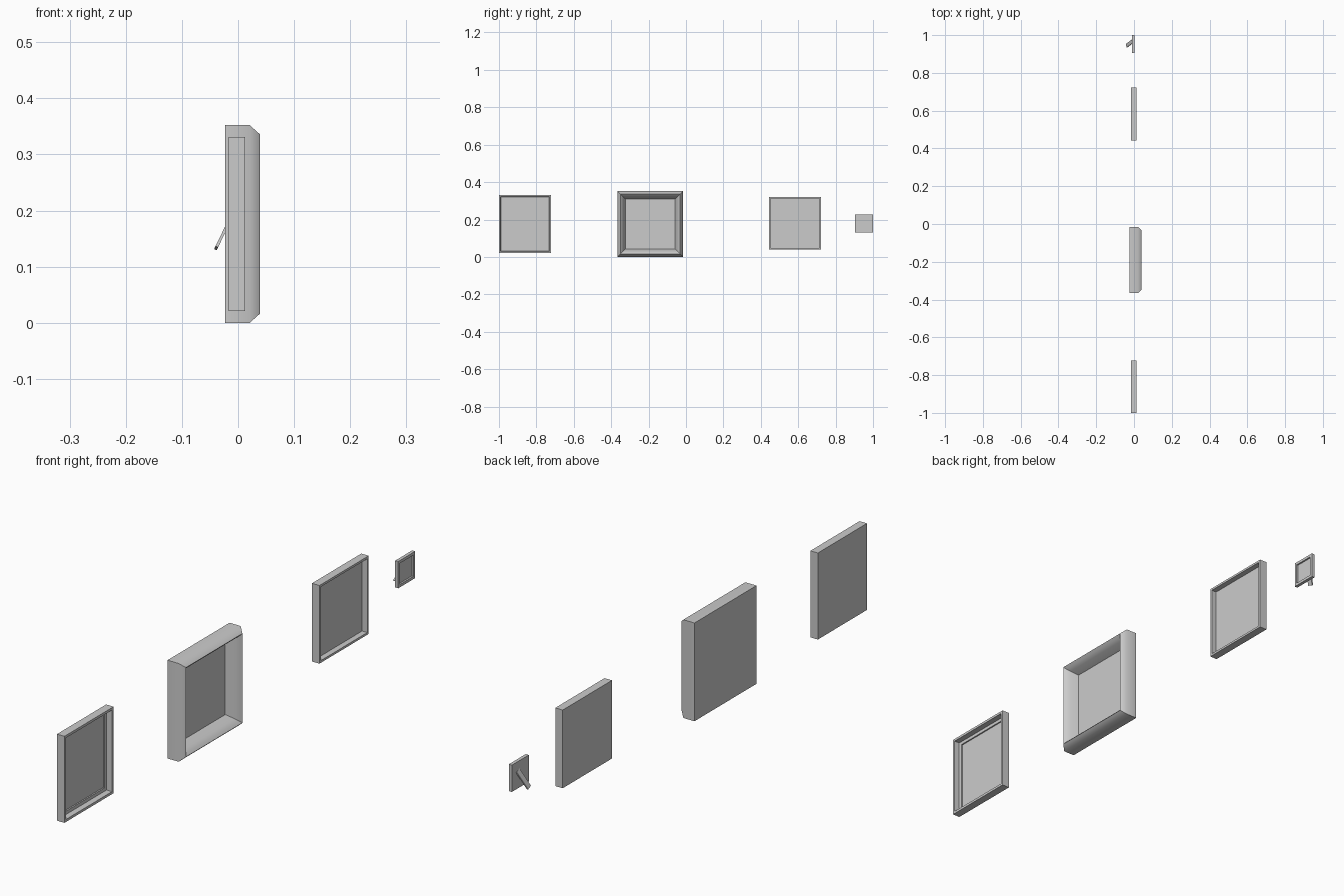
import bpy, bmesh, math
from mathutils import Vector, Matrix

if "Cube" in bpy.data.objects:
    bpy.data.objects.remove(bpy.data.objects["Cube"])


def finish(name, bm, smooth=None):
    bmesh.ops.recalc_face_normals(bm, faces=bm.faces[:])
    mesh = bpy.data.meshes.new(name)
    bm.to_mesh(mesh)
    bm.free()
    ob = bpy.data.objects.new(name, mesh)
    bpy.context.collection.objects.link(ob)
    if smooth:
        bpy.ops.object.select_all(action='DESELECT')
        ob.select_set(True)
        bpy.context.view_layer.objects.active = ob
        bpy.ops.object.shade_smooth_by_angle(angle=math.radians(smooth))
    return ob


def frame(name, y0, y1, z0, z1, profile, smooth=None):
    """Mitred frame from a profile of (inset, x) points, closed front and back."""
    bm = bmesh.new()
    rings = []
    for i, x in profile:
        corners = ((y0 + i, z0 + i), (y1 - i, z0 + i), (y1 - i, z1 - i), (y0 + i, z1 - i))
        rings.append([bm.verts.new((x, y, z)) for y, z in corners])
    for a, b in zip(rings, rings[1:]):
        for k in range(4):
            n = (k + 1) % 4
            bm.faces.new((a[k], a[n], b[n], b[k]))
    bm.faces.new(rings[0])
    bm.faces.new(rings[-1])
    return finish(name, bm, smooth)


# tall frame with a stepped inner mount
frame("stepped_frame", -1.0, -0.722, 0.021, 0.331,
      [(0, -0.017), (0, 0.0125), (0.009, 0.0125), (0.010, -0.008),
       (0.022, -0.008), (0.022, -0.013)])

# large moulded frame with a bevelled outer edge and sloping inner sides
frame("moulded_frame", -0.366, -0.015, 0.0, 0.352,
      [(0, -0.023), (0, 0.021), (0.016, 0.039), (0.024, 0.032),
       (0.032, 0.018), (0.043, -0.010)], smooth=50)

# plain square frame
frame("plain_frame", 0.443, 0.722, 0.040, 0.320,
      [(0, -0.017), (0, 0.0125), (0.008, 0.0125), (0.008, -0.008)])

# small desk frame
frame("small_frame", 0.904, 1.0, 0.131, 0.227,
      [(0, -0.010), (0, 0.002), (0.010, 0.002), (0.010, -0.004)])

# tilted strut behind the small frame
top, foot = Vector((-0.009, 0.966, 0.195)), Vector((-0.039, 0.944, 0.133))
axis = (foot - top).normalized()
thick = axis.cross(Vector((0, 1, 0))).normalized()
wide = thick.cross(axis).normalized()
rot = Matrix((wide, thick, axis)).transposed().to_4x4()
bm = bmesh.new()
bmesh.ops.create_cube(bm, size=1, matrix=Matrix.Translation((top + foot) / 2) @ rot
                      @ Matrix.Diagonal((0.020, 0.005, (foot - top).length, 1)))
finish("small_frame_strut", bm)
